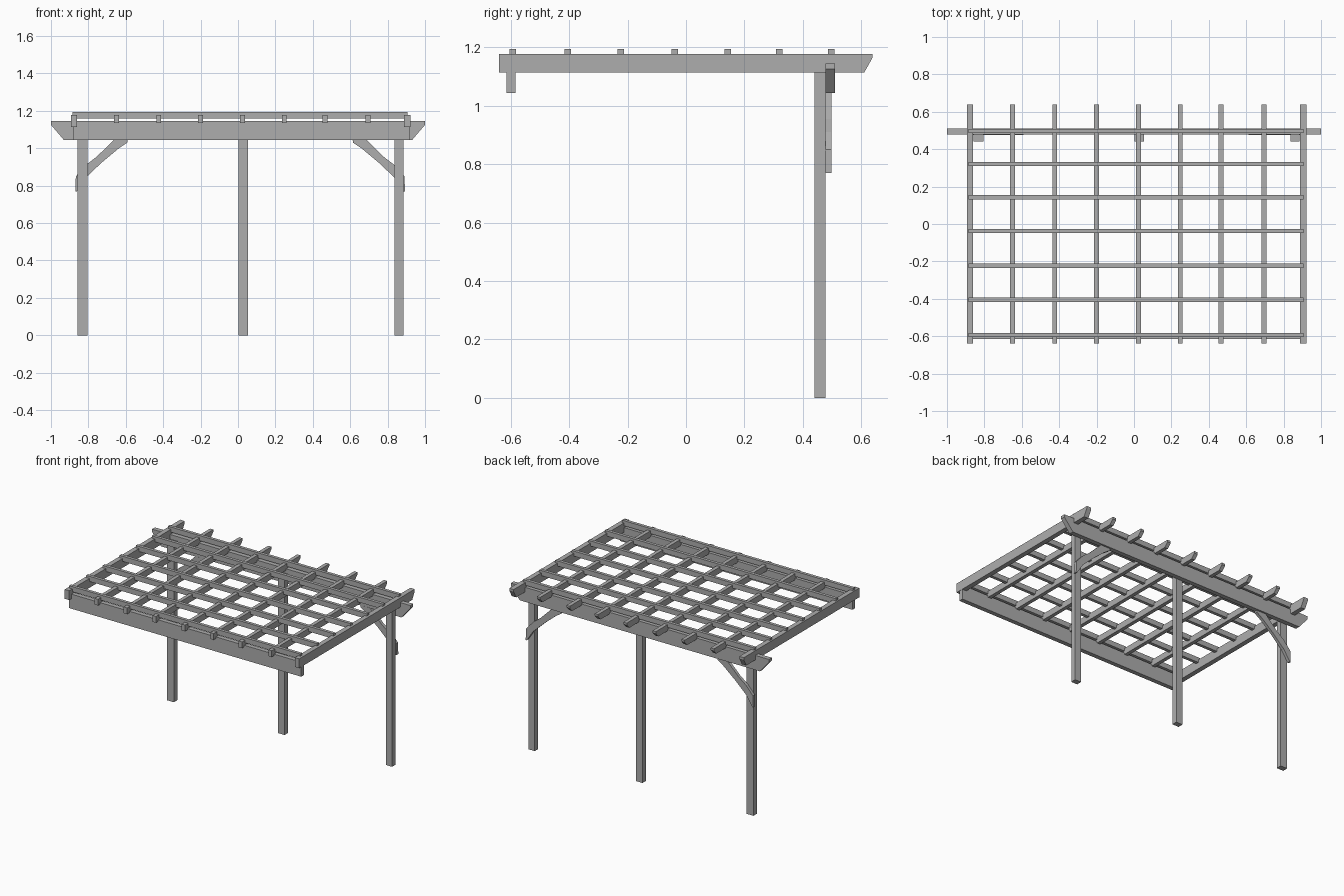
import bpy
import bmesh

cube = bpy.data.objects.get("Cube")
if cube:
    bpy.data.objects.remove(cube, do_unlink=True)

grey = bpy.data.materials.new("grey timber")
grey.use_nodes = True
colour = (0.42, 0.42, 0.42, 1)
grey.diffuse_color = colour
grey.node_tree.nodes["Principled BSDF"].inputs["Base Color"].default_value = colour


def plank(name, profile, axis, start, end):
    """Extrude a flat profile along x (y, z points) or y (x, z points)."""
    def place(a, b, d):
        return (d, a, b) if axis == "x" else (a, d, b)
    bm = bmesh.new()
    near = [bm.verts.new(place(a, b, start)) for a, b in profile]
    far = [bm.verts.new(place(a, b, end)) for a, b in profile]
    bm.faces.new(near)
    bm.faces.new(far)
    n = len(profile)
    for i in range(n):
        j = (i + 1) % n
        bm.faces.new((near[i], near[j], far[j], far[i]))
    bmesh.ops.recalc_face_normals(bm, faces=bm.faces)
    mesh = bpy.data.meshes.new(name)
    bm.to_mesh(mesh)
    bm.free()
    mesh.materials.append(grey)
    obj = bpy.data.objects.new(name, mesh)
    bpy.context.collection.objects.link(obj)
    return obj


def box(name, x0, x1, y0, y1, z0, z1):
    return plank(name, [(x0, z0), (x1, z0), (x1, z1), (x0, z1)], "y", y0, y1)


# Posts along the back
for name, x, half in (("right_post", -0.831, 0.026),
                      ("middle_post", 0.028, 0.025),
                      ("left_post", 0.861, 0.024)):
    box(name, x - half, x + half, 0.44, 0.478, 0, 1.113)

# Back beam with cut ends, and plain front beam
plank("back_beam", [(-0.93, 1.043), (0.93, 1.043), (1, 1.125), (1, 1.145),
                    (-1, 1.145), (-1, 1.125)], "y", 0.478, 0.51)
box("front_beam", -0.88, 0.92, -0.615, -0.584, 1.043, 1.145)

# Rafters with slanted tails at the back
rafter_x = (-0.877, -0.65, -0.424, -0.2, 0.025, 0.247, 0.466, 0.696, 0.905)
for i, x in enumerate(rafter_x):
    outer = i in (0, len(rafter_x) - 1)
    half = 0.017 if outer else 0.013
    bottom = 1.113 if outer else 1.134
    plank(f"rafter_{i + 1}", [(-0.64, bottom), (0.61, bottom), (0.638, 1.163),
                              (0.638, 1.178), (-0.64, 1.178)],
          "x", x - half, x + half)

# Thin slats let into the rafters
for i, y in enumerate((-0.594, -0.405, -0.223, -0.038, 0.143, 0.32, 0.497)):
    box(f"slat_{i + 1}", -0.884, 0.905, y - 0.011, y + 0.011, 1.158, 1.194)

# Curved braces on the back of the outer posts
brace = [(0.613, 1.045), (0.687, 1.045), (0.778, 0.955), (0.837, 0.91),
         (0.89, 0.85), (0.893, 0.77), (0.885, 0.77), (0.837, 0.843),
         (0.75, 0.925), (0.66, 1.0), (0.615, 1.03)]
plank("left_brace", brace, "y", 0.477, 0.498)
plank("right_brace", [(0.023 - x, z) for x, z in brace], "y", 0.477, 0.498)
